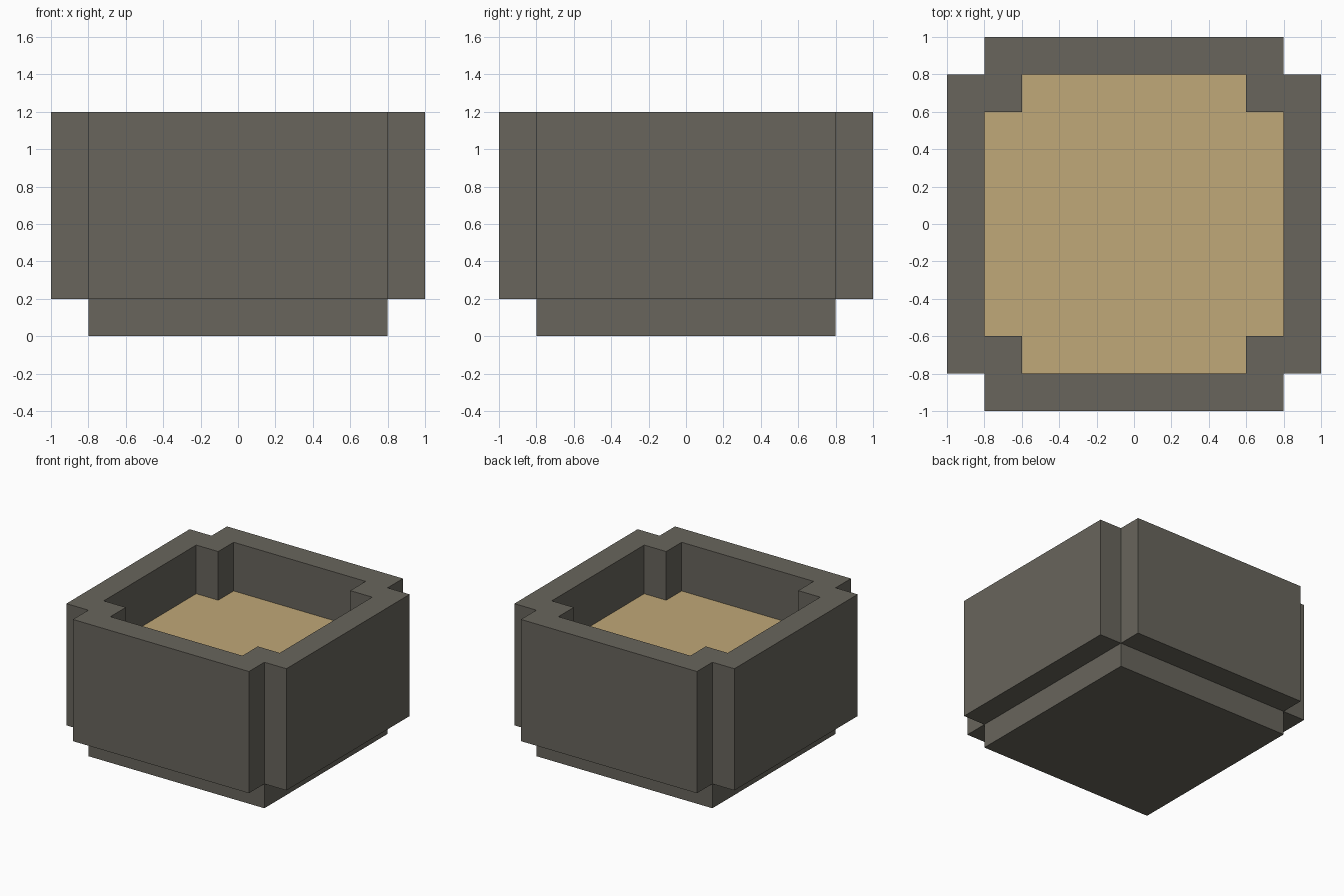
import bpy, bmesh

if "Cube" in bpy.data.objects:
    bpy.data.objects.remove(bpy.data.objects["Cube"])


def material(name, rgb):
    m = bpy.data.materials.new(name)
    m.diffuse_color = (*rgb, 1.0)
    m.use_nodes = True
    m.node_tree.nodes["Principled BSDF"].inputs["Base Color"].default_value = m.diffuse_color
    return m


STONE = material("dark_stone", (0.138, 0.130, 0.107))
SAND = material("sand", (0.527, 0.392, 0.188))


def cross_outline(a, b):
    """Counter-clockwise square of half-size a with corners notched in to b."""
    pts = []
    x, y, u, v = a, b, b, a
    corner = [(x, y), (b, b), (u, v)]
    for _ in range(4):
        pts += corner
        corner = [(-py, px) for px, py in corner]
    return pts


def make_object(name, bm, mat):
    bmesh.ops.remove_doubles(bm, verts=bm.verts, dist=1e-5)
    mesh = bpy.data.meshes.new(name)
    bm.to_mesh(mesh)
    bm.free()
    mesh.materials.append(mat)
    obj = bpy.data.objects.new(name, mesh)
    bpy.context.collection.objects.link(obj)


def ring(bm, outline, z):
    return [bm.verts.new((x, y, z)) for x, y in outline]


def bridge(bm, lower, upper):
    n = len(lower)
    for i in range(n):
        j = (i + 1) % n
        bm.faces.new((lower[i], lower[j], upper[j], upper[i]))


TOP, FILL, LEDGE = 1.2, 0.8, 0.2
outer = cross_outline(1.0, 0.8)
inner = cross_outline(0.8, 0.6)
square = [(0.8, 0.8), (-0.8, 0.8), (-0.8, -0.8), (0.8, -0.8)]

# Stone pot: base, outer walls, rim and inner walls as one skin
bm = bmesh.new()
base_low, base_high = ring(bm, square, 0), ring(bm, square, LEDGE)
bm.faces.new(base_low[::-1])
bridge(bm, base_low, base_high)
out_low, out_high = ring(bm, outer, LEDGE), ring(bm, outer, TOP)
in_high, in_low = ring(bm, inner, TOP), ring(bm, inner, FILL)
bridge(bm, out_low, out_high)
bridge(bm, out_high, in_high)
bridge(bm, in_high, in_low)
# Undersides of the four overhanging walls
for k in range(4):
    i = 3 * k + 1
    bm.faces.new([out_low[(i + s) % 12] for s in (3, 2, 1, 0)])
make_object("stone_pot", bm, STONE)

# Sand filling
bm = bmesh.new()
bm.faces.new(ring(bm, inner, FILL))
make_object("sand_filling", bm, SAND)
